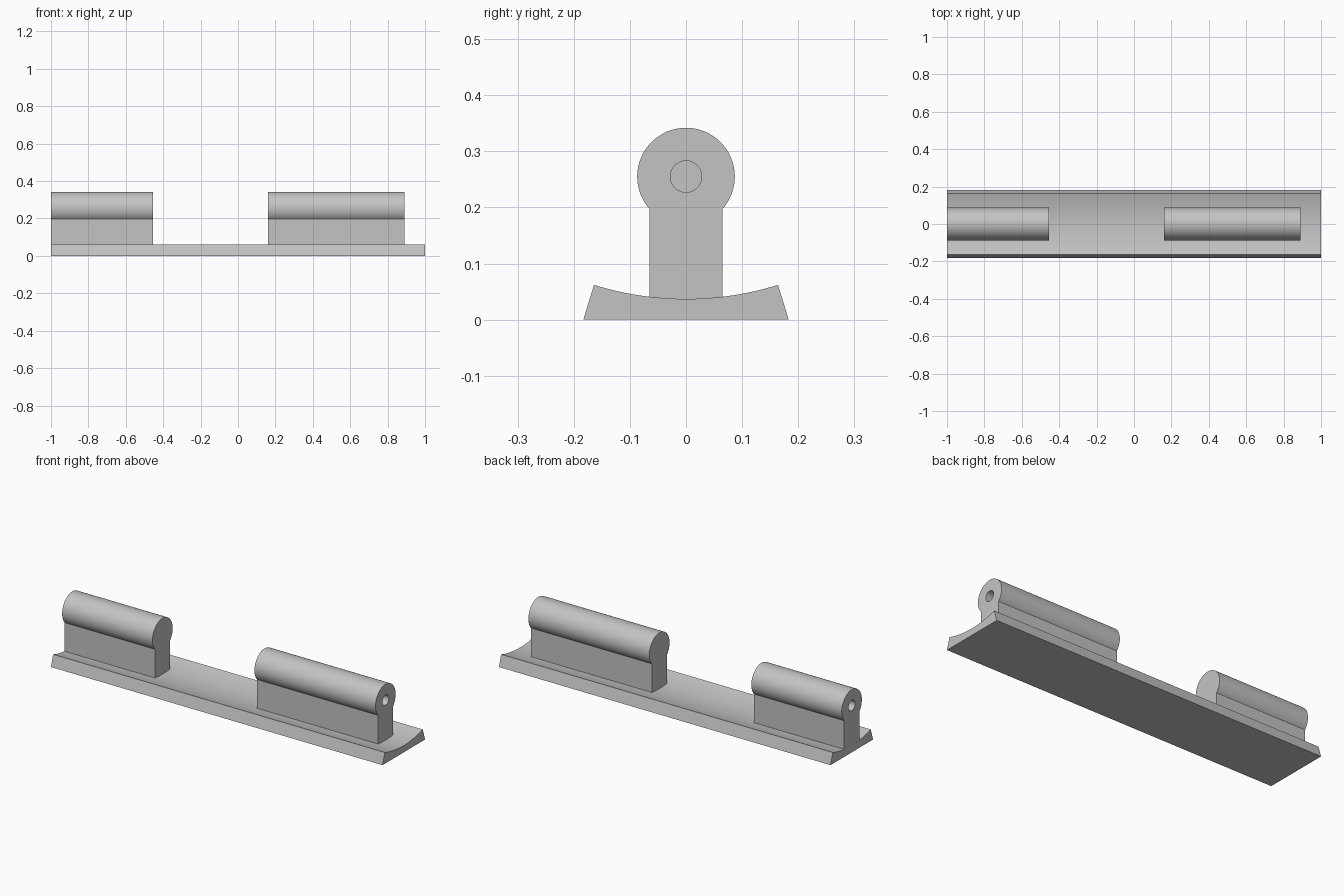
import bpy, bmesh, math

if "Cube" in bpy.data.objects:
    bpy.data.objects.remove(bpy.data.objects["Cube"])

grey = bpy.data.materials.new("plain grey")
grey.diffuse_color = (0.55, 0.55, 0.55, 1)
grey.use_nodes = True
grey.node_tree.nodes["Principled BSDF"].inputs["Base Color"].default_value = grey.diffuse_color

# Concave top of the base: circle arc around (y=0, z=ARC_Z)
ARC_R, ARC_Z = 0.551, 0.588


def arc_points(half_width, n):
    """Points along the base's hollow top, from -y to +y."""
    a = math.asin(half_width / ARC_R)
    return [(ARC_R * math.sin(t), ARC_Z - ARC_R * math.cos(t))
            for t in (-a + 2 * a * i / n for i in range(n + 1))]


def make_loop(bm, profile, x):
    verts = [bm.verts.new((x, y, z)) for y, z in profile]
    edges = [bm.edges.new((v, verts[i - 1])) for i, v in enumerate(verts)]
    return verts, edges


def bridge(bm, a, b):
    for i in range(len(a)):
        bm.faces.new((a[i - 1], a[i], b[i], b[i - 1]))


def extrude(name, profile, x_open, x_closed, hole=None, hole_end=0):
    """Extrude a YZ profile along x, with an optional blind hole at x_open."""
    bm = bmesh.new()
    v0, e0 = make_loop(bm, profile, x_open)
    v1, _ = make_loop(bm, profile, x_closed)
    bridge(bm, v0, v1)
    bm.faces.new(v1)
    if hole:
        h0, he = make_loop(bm, hole, x_open)
        h1, _ = make_loop(bm, hole, hole_end)
        bridge(bm, h0, h1)
        bm.faces.new(h1)
        bmesh.ops.triangle_fill(bm, edges=e0 + he, use_beauty=True, normal=(1, 0, 0))
    else:
        bm.faces.new(v0)
    bmesh.ops.recalc_face_normals(bm, faces=bm.faces)
    mesh = bpy.data.meshes.new(name)
    bm.to_mesh(mesh)
    bm.free()
    mesh.materials.append(grey)
    obj = bpy.data.objects.new(name, mesh)
    bpy.context.collection.objects.link(obj)
    bpy.ops.object.select_all(action='DESELECT')
    obj.select_set(True)
    bpy.context.view_layer.objects.active = obj
    bpy.ops.object.shade_smooth_by_angle(angle=math.radians(25))
    return obj


# Base plate with slanted sides and hollow top
extrude("base_plate", arc_points(0.164, 24) + [(0.183, 0), (-0.183, 0)], 1, -1)

# Hinge knuckle: neck standing on the hollow, round barrel on top
BARREL_R, BARREL_Z, NECK = 0.087, 0.255, 0.065
start = -math.acos(NECK / BARREL_R)
sweep = math.pi - 2 * start
N = 56
barrel = [(BARREL_R * math.cos(start + sweep * i / N),
           BARREL_Z + BARREL_R * math.sin(start + sweep * i / N)) for i in range(N + 1)]
knuckle = arc_points(NECK, 8) + barrel

# Blind pin hole, opening on the outer end of each knuckle
pin_hole = [(0.028 * math.cos(math.tau * i / 32),
             BARREL_Z + 0.028 * math.sin(math.tau * i / 32)) for i in range(32)]

extrude("left_knuckle", knuckle, -1, -0.455, pin_hole, -0.6)
extrude("right_knuckle", knuckle, 0.89, 0.16, pin_hole, 0.4)
